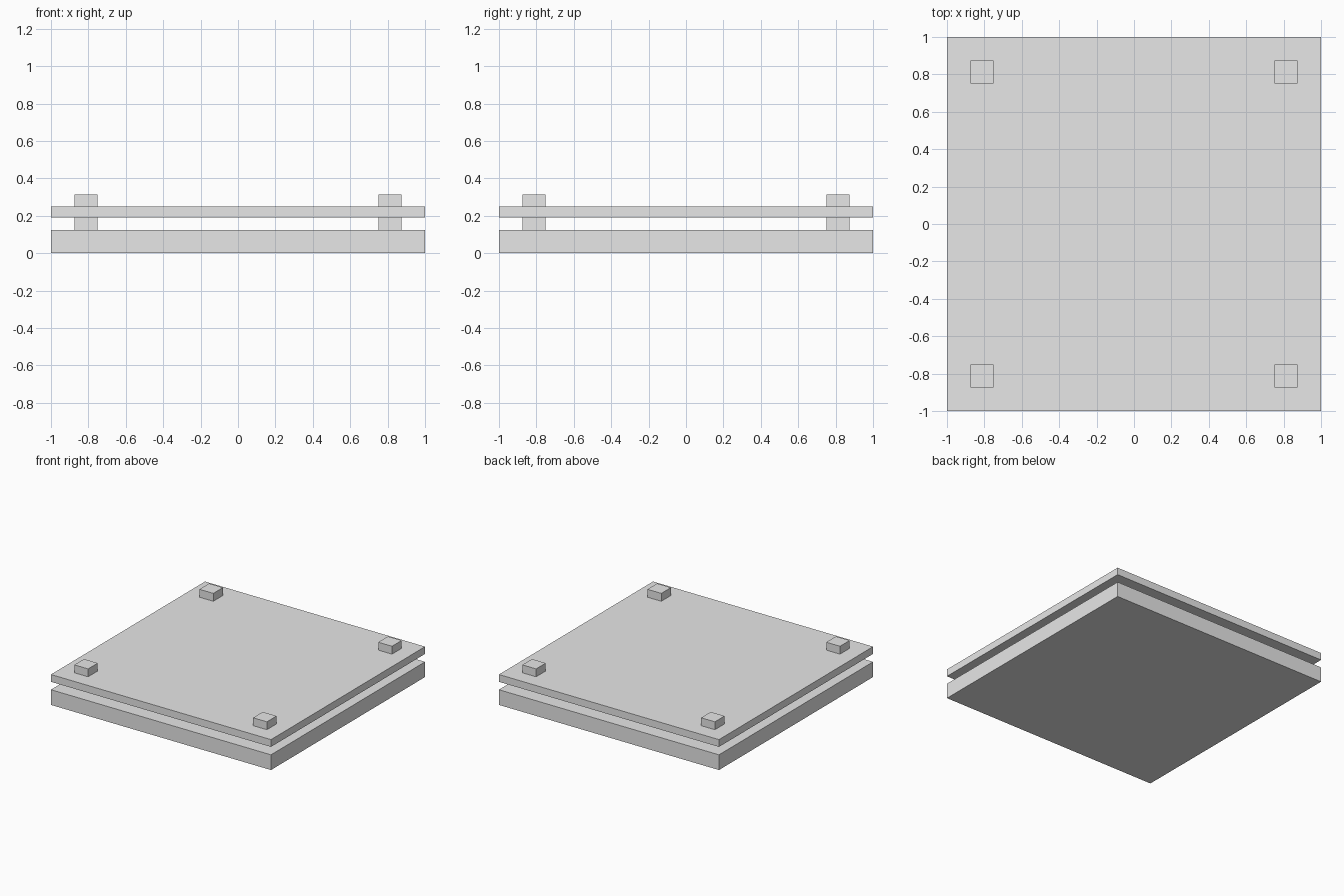
import bpy

# Remove the default cube
default = bpy.data.objects.get("Cube")
if default:
    bpy.data.objects.remove(default, do_unlink=True)

# Single plain grey material
GREY = (0.8, 0.8, 0.8, 1.0)
grey = bpy.data.materials.new("light_grey")
grey.use_nodes = True
grey.diffuse_color = GREY
grey.node_tree.nodes["Principled BSDF"].inputs["Base Color"].default_value = GREY


def box(name, x, y, width, depth, bottom, top):
    """Flat-shaded box centred on x, y and spanning bottom to top."""
    bpy.ops.mesh.primitive_cube_add(size=1, location=(x, y, (bottom + top) / 2))
    obj = bpy.context.object
    obj.name = obj.data.name = name
    obj.scale = (width, depth, top - bottom)
    bpy.ops.object.transform_apply(location=False, rotation=False, scale=True)
    obj.data.materials.append(grey)
    return obj


# Thick base slab and thin raised plate
box("base_slab", 0, 0, 2, 2, 0, 0.125)
box("top_plate", 0, 0, 2, 2, 0.19, 0.25)

# Four corner posts passing through the plate
POST = 0.125
OFFSET = 0.8125
for side, x in (("right", -OFFSET), ("left", OFFSET)):
    for end, y in (("front", -OFFSET), ("back", OFFSET)):
        box(f"{end}_{side}_post", x, y, POST, POST, 0.125, 0.315)
